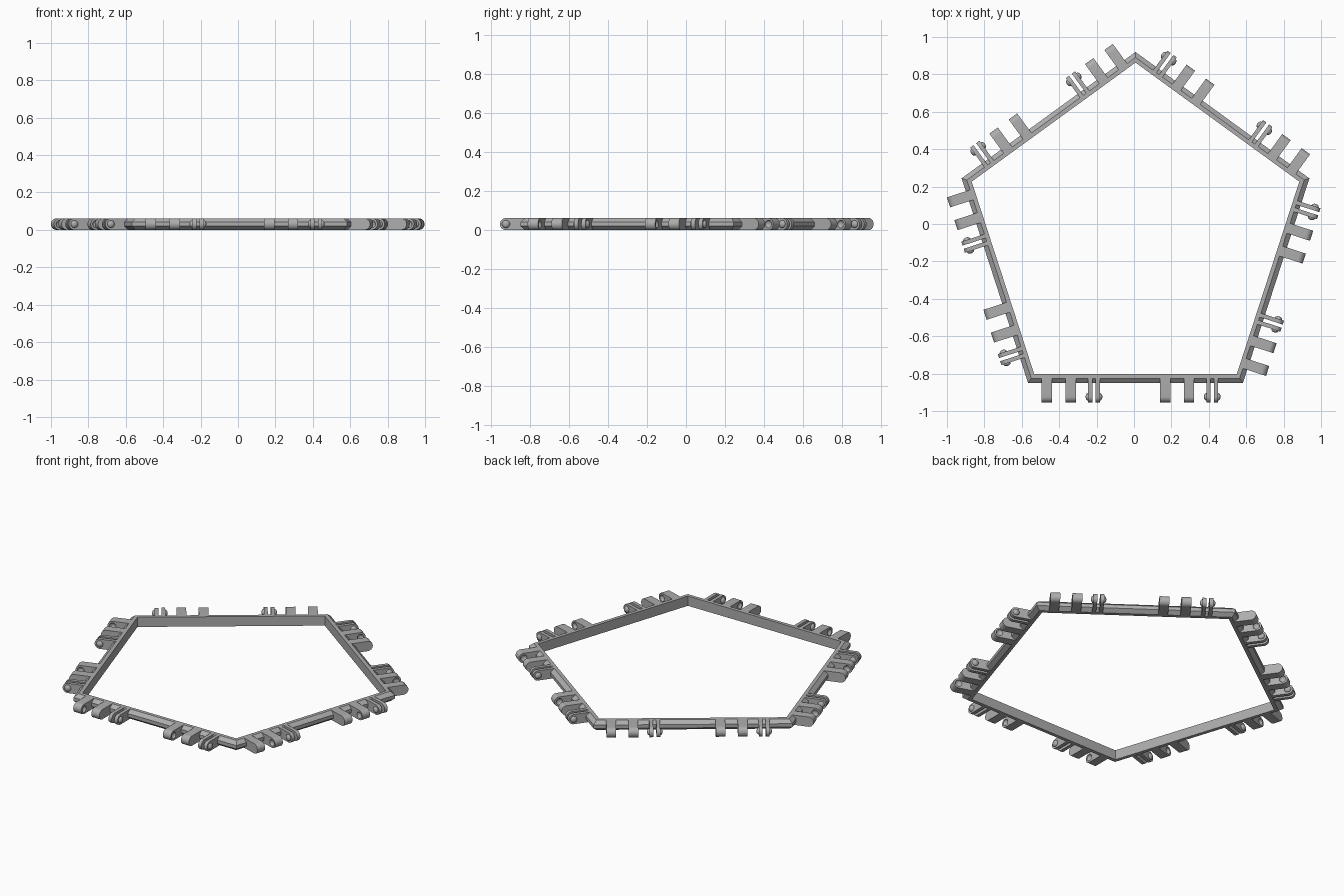
import bpy, bmesh, math
from mathutils import Vector, Matrix

if "Cube" in bpy.data.objects:
    bpy.data.objects.remove(bpy.data.objects["Cube"], do_unlink=True)

SIDES = 5
CENTRE = Vector((0.008, -0.058, 0))
INNER, RIDGE, OUTER = 0.745, 0.767, 0.791   # distances from centre to the sides
HEIGHT, CHAMFER = 0.062, 0.02
AXIS, RADIUS = 0.866, HEIGHT / 2            # hinge line and knuckle radius
KNUCKLE, SPACING = 0.056, 0.064
PLATE, PLATE_OFFSET = 0.022, 0.02
SPOTS = (0.222, 0.41)                       # hinge positions along a side

grey = bpy.data.materials.new("plain_grey")
grey.use_nodes = True
grey.diffuse_color = (0.42, 0.42, 0.42, 1)
grey.node_tree.nodes["Principled BSDF"].inputs["Base Color"].default_value = grey.diffuse_color


def finish(name, bm):
    """Turn a bmesh into a shaded grey object."""
    bmesh.ops.recalc_face_normals(bm, faces=bm.faces)
    mesh = bpy.data.meshes.new(name)
    bm.to_mesh(mesh)
    bm.free()
    mesh.materials.append(grey)
    obj = bpy.data.objects.new(name, mesh)
    bpy.context.collection.objects.link(obj)
    return obj


def smooth(obj):
    bpy.ops.object.select_all(action="DESELECT")
    obj.select_set(True)
    bpy.context.view_layer.objects.active = obj
    bpy.ops.object.shade_smooth_by_angle(angle=math.radians(35))


def add_tongue(bm, x, width):
    """Round-ended block reaching outward from the frame."""
    outline = [(RIDGE - 0.012, HEIGHT), (RIDGE - 0.012, 0)]
    for i in range(17):
        a = -math.pi / 2 + math.pi * i / 16
        outline.append((AXIS + RADIUS * math.cos(a), RADIUS + RADIUS * math.sin(a)))
    face = bm.faces.new([bm.verts.new((x - width / 2, -d, z)) for d, z in outline])
    moved = bmesh.ops.extrude_face_region(bm, geom=[face])["geom"]
    bmesh.ops.translate(bm, vec=(width, 0, 0),
                        verts=[v for v in moved if isinstance(v, bmesh.types.BMVert)])


def add_ball(bm, x, depth):
    """Flattened ball centred on the hinge line."""
    place = Matrix.Translation((x, -AXIS, RADIUS)) @ Matrix.Diagonal((depth, 0.02, 0.02, 1))
    bmesh.ops.create_uvsphere(bm, u_segments=20, v_segments=12, radius=1, matrix=place)


# Five-sided frame with chamfered outer edges
bm = bmesh.new()
section = [(INNER, 0), (RIDGE, 0), (OUTER, CHAMFER),
           (OUTER, HEIGHT - CHAMFER), (RIDGE, HEIGHT), (INNER, HEIGHT)]
rings = []
for k in range(SIDES):
    a = math.radians(-54 + 72 * k)
    scale = 1 / math.cos(math.pi / SIDES)
    rings.append([bm.verts.new((d * scale * math.cos(a), d * scale * math.sin(a), z))
                  for d, z in section])
for k in range(SIDES):
    here, there = rings[k], rings[(k + 1) % SIDES]
    for i in range(len(section)):
        j = (i + 1) % len(section)
        bm.faces.new((here[i], here[j], there[j], there[i]))
frame = finish("frame", bm)
frame.location = CENTRE


def make_socket_knuckle(name, side):
    """Solid knuckle with a dimple on the face towards its partner."""
    bm = bmesh.new()
    add_tongue(bm, 0, KNUCKLE)
    knuckle = finish(name, bm)
    bm = bmesh.new()
    add_ball(bm, side * KNUCKLE / 2, 0.014)
    cutter = finish("dimple_cutter", bm)
    cutter.hide_render = True
    cut = knuckle.modifiers.new("dimple", "BOOLEAN")
    cut.operation, cut.solver, cut.object = "DIFFERENCE", "EXACT", cutter
    bpy.context.view_layer.update()
    graph = bpy.context.evaluated_depsgraph_get()
    mesh = bpy.data.meshes.new_from_object(knuckle.evaluated_get(graph))
    knuckle.modifiers.clear()
    knuckle.data = mesh
    bpy.data.objects.remove(cutter, do_unlink=True)
    smooth(knuckle)
    return knuckle


def make_snap_pair():
    """Two thin plates with outward bumps."""
    bm = bmesh.new()
    for side in (-1, 1):
        add_tongue(bm, side * PLATE_OFFSET, PLATE)
        add_ball(bm, side * (PLATE_OFFSET + PLATE / 2), 0.014)
    pair = finish("snap_pair", bm)
    smooth(pair)
    return pair


first = make_socket_knuckle("first_knuckle", 1)
second = make_socket_knuckle("second_knuckle", -1)
pair = make_snap_pair()

# Two hinge groups on every side: knuckle, knuckle, snap pair
near, far = SPOTS
layout = [(first, -far - SPACING), (second, -far + SPACING), (pair, -near),
          (first, near - SPACING), (second, near + SPACING), (pair, far)]
for k in range(SIDES):
    turn = Matrix.Rotation(math.radians(72 * k), 4, "Z")
    for part, along in layout:
        copy = bpy.data.objects.new(part.name, part.data)
        bpy.context.collection.objects.link(copy)
        copy.matrix_world = Matrix.Translation(CENTRE) @ turn @ Matrix.Translation((along, 0, 0))
for part in (first, second, pair):
    bpy.data.objects.remove(part, do_unlink=True)
